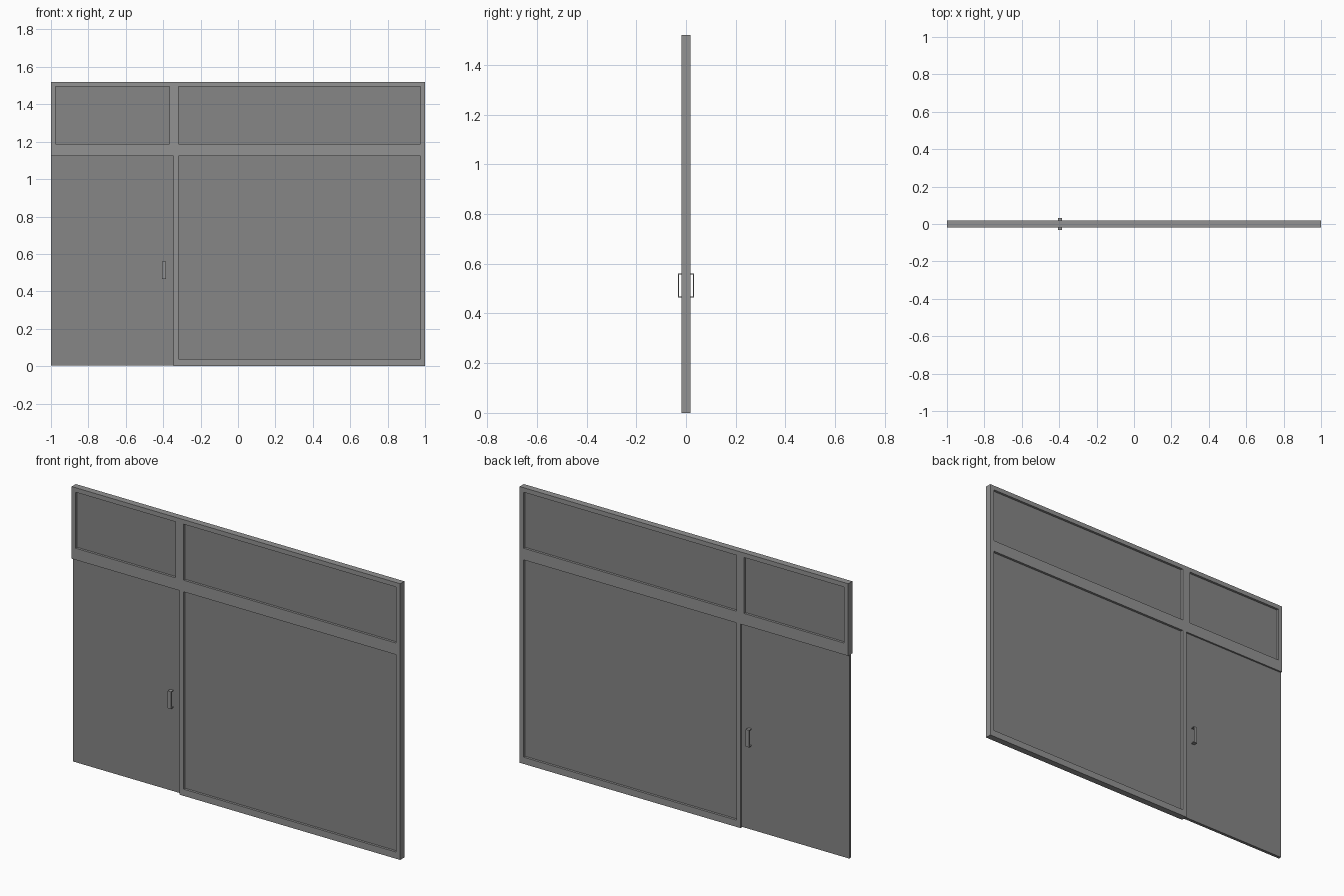
import bpy, bmesh
from mathutils import Vector

if "Cube" in bpy.data.objects:
    bpy.data.objects.remove(bpy.data.objects["Cube"])

FRAME_D, DOOR_D, GLASS_D = 0.036, 0.017, 0.010


def material(name, g):
    m = bpy.data.materials.new(name)
    m.diffuse_color = (g, g, g, 1)
    m.use_nodes = True
    m.node_tree.nodes["Principled BSDF"].inputs["Base Color"].default_value = m.diffuse_color
    return m


FRAME_MAT, PANEL_MAT = material("frame_grey", 0.29), material("panel_grey", 0.24)


def finish(name, bm, mat):
    bmesh.ops.recalc_face_normals(bm, faces=bm.faces[:])
    me = bpy.data.meshes.new(name)
    bm.to_mesh(me)
    bm.free()
    me.materials.append(mat)
    ob = bpy.data.objects.new(name, me)
    bpy.context.collection.objects.link(ob)
    return ob


def slab(name, x0, x1, z0, z1, depth):
    bm = bmesh.new()
    bmesh.ops.create_cube(bm, size=1)
    for v in bm.verts:
        v.co = ((x0 + x1) / 2 + v.co.x * (x1 - x0), v.co.y * depth,
                (z0 + z1) / 2 + v.co.z * (z1 - z0))
    return finish(name, bm, PANEL_MAT)


def extrude_faces(bm, vec):
    ret = bmesh.ops.extrude_face_region(bm, geom=bm.faces[:])
    bmesh.ops.translate(bm, vec=vec,
                        verts=[g for g in ret["geom"] if isinstance(g, bmesh.types.BMVert)])


# Openings as x0, x1, z0, z1
panes = {"transom_glass_left": (-0.976, -0.367, 1.187, 1.495),
         "transom_glass_right": (-0.319, 0.976, 1.187, 1.495),
         "main_glass": (-0.319, 0.976, 0.037, 1.123)}
doorway = (-1.0, -0.345, 0.0, 1.123)

# Frame: one sheet of cells with the openings left out, then extruded
holes = list(panes.values()) + [doorway]
xs = sorted({-1.0, 1.0} | {v for h in holes for v in h[:2]})
zs = sorted({0.0, 1.52} | {v for h in holes for v in h[2:]})
bm = bmesh.new()
for x0, x1 in zip(xs, xs[1:]):
    for z0, z1 in zip(zs, zs[1:]):
        cx, cz = (x0 + x1) / 2, (z0 + z1) / 2
        if any(a < cx < b and c < cz < d for a, b, c, d in holes):
            continue
        bm.faces.new([bm.verts.new((x, -FRAME_D / 2, z))
                      for x, z in ((x0, z0), (x1, z0), (x1, z1), (x0, z1))])
bmesh.ops.remove_doubles(bm, verts=bm.verts[:], dist=1e-5)
extrude_faces(bm, Vector((0, FRAME_D, 0)))
finish("frame", bm, FRAME_MAT)

# Glass panes, recessed in the frame
for name, rect in panes.items():
    slab(name, *rect, GLASS_D)

# Door leaf
slab("door", -1.0, -0.345, 0.004, 1.123, DOOR_D)

# Pull handles: thin U-shaped strips on both door faces
T, Z0, Z1, OUT = 0.004, 0.465, 0.56, 0.032
IN = DOOR_D / 2
for name, s in (("handle_front", -1), ("handle_back", 1)):
    profile = [(IN, Z0), (OUT, Z0), (OUT, Z1), (IN, Z1),
               (IN, Z1 - T), (OUT - T, Z1 - T), (OUT - T, Z0 + T), (IN, Z0 + T)]
    bm = bmesh.new()
    bm.faces.new([bm.verts.new((-0.406, s * y, z)) for y, z in profile])
    extrude_faces(bm, Vector((0.02, 0, 0)))
    finish(name, bm, FRAME_MAT)
